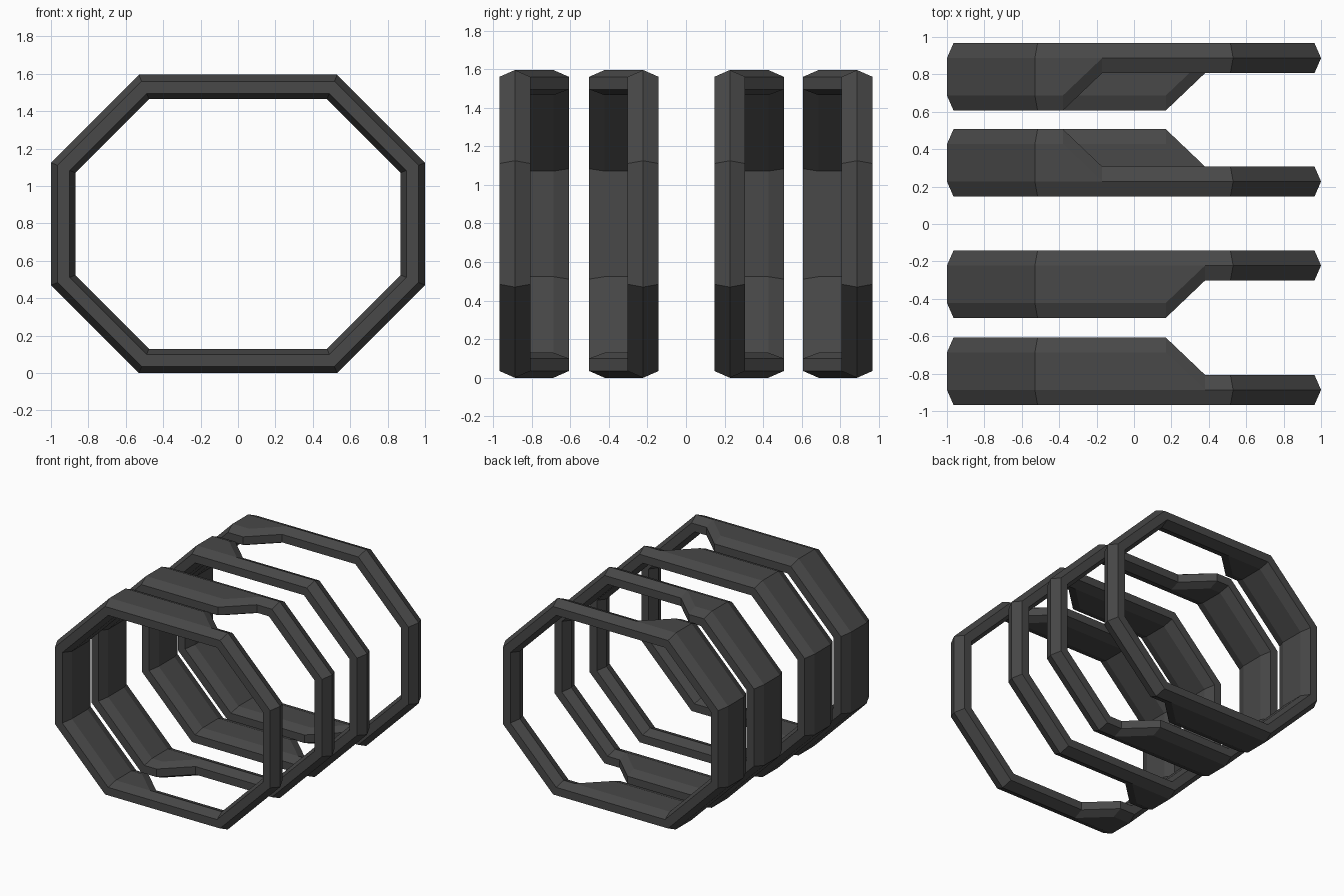
import bpy, bmesh, math

if "Cube" in bpy.data.objects:
    bpy.data.objects.remove(bpy.data.objects["Cube"])

mat = bpy.data.materials.new("dark_grey")
mat.diffuse_color = (0.065, 0.065, 0.065, 1)
mat.use_nodes = True
mat.node_tree.nodes["Principled BSDF"].inputs["Base Color"].default_value = mat.diffuse_color

H = 1.595            # ring height
T = math.tan(math.radians(22.5))
WIDE, THIN = 0.36, 0.16


def stations(top_x, bottom_x):
    """Stops round the octagon: x, z, inward direction (x, z), band width."""
    k = 0.21         # length of the taper from wide to thin
    return [
        (-0.53, 0, T, 1, WIDE), (bottom_x, 0, 0, 1, WIDE), (bottom_x + k, 0, 0, 1, THIN),
        (0.53, 0, -T, 1, THIN), (1, 0.47, -1, T, THIN),
        (1, H - 0.47, -1, -T, THIN), (0.53, H, -T, -1, THIN),
        (top_x + k, H, 0, -1, THIN), (top_x, H, 0, -1, WIDE), (-0.53, H, T, -1, WIDE),
        (-1, H - 0.47, 1, -T, WIDE), (-1, 0.47, 1, T, WIDE),
    ]


def make_ring(name, y0, side, top_x, bottom_x):
    """y0 is the straight edge, side is the direction in which the band widens."""
    bm = bmesh.new()
    loops = []
    for x, z, dx, dz, w in stations(top_x, bottom_x):
        # chamfered cross-section: (distance across band, depth inward)
        section = [(0, 0.035), (0.08, 0), (w - 0.08, 0), (w, 0.035),
                   (w, 0.10), (w - 0.08, 0.13), (0.08, 0.13), (0, 0.10)]
        loops.append([bm.verts.new((x + dx * d, y0 + side * a, z + dz * d))
                      for a, d in section])
    for i, a in enumerate(loops):
        b = loops[(i + 1) % len(loops)]
        for j in range(8):
            n = (j + 1) % 8
            bm.faces.new((a[j], a[n], b[n], b[j]))
    bmesh.ops.remove_doubles(bm, verts=bm.verts[:], dist=0.0005)
    bmesh.ops.recalc_face_normals(bm, faces=bm.faces[:])
    me = bpy.data.meshes.new(name)
    bm.to_mesh(me)
    bm.free()
    me.materials.append(mat)
    ob = bpy.data.objects.new(name, me)
    bpy.context.collection.objects.link(ob)


# Two front rings taper late on top, two back rings taper late below
make_ring("front_ring", -0.967, 1, 0.17, -0.38)
make_ring("second_ring", -0.142, -1, 0.17, -0.38)
make_ring("third_ring", 0.147, 1, -0.38, 0.17)
make_ring("back_ring", 0.967, -1, -0.38, 0.17)
